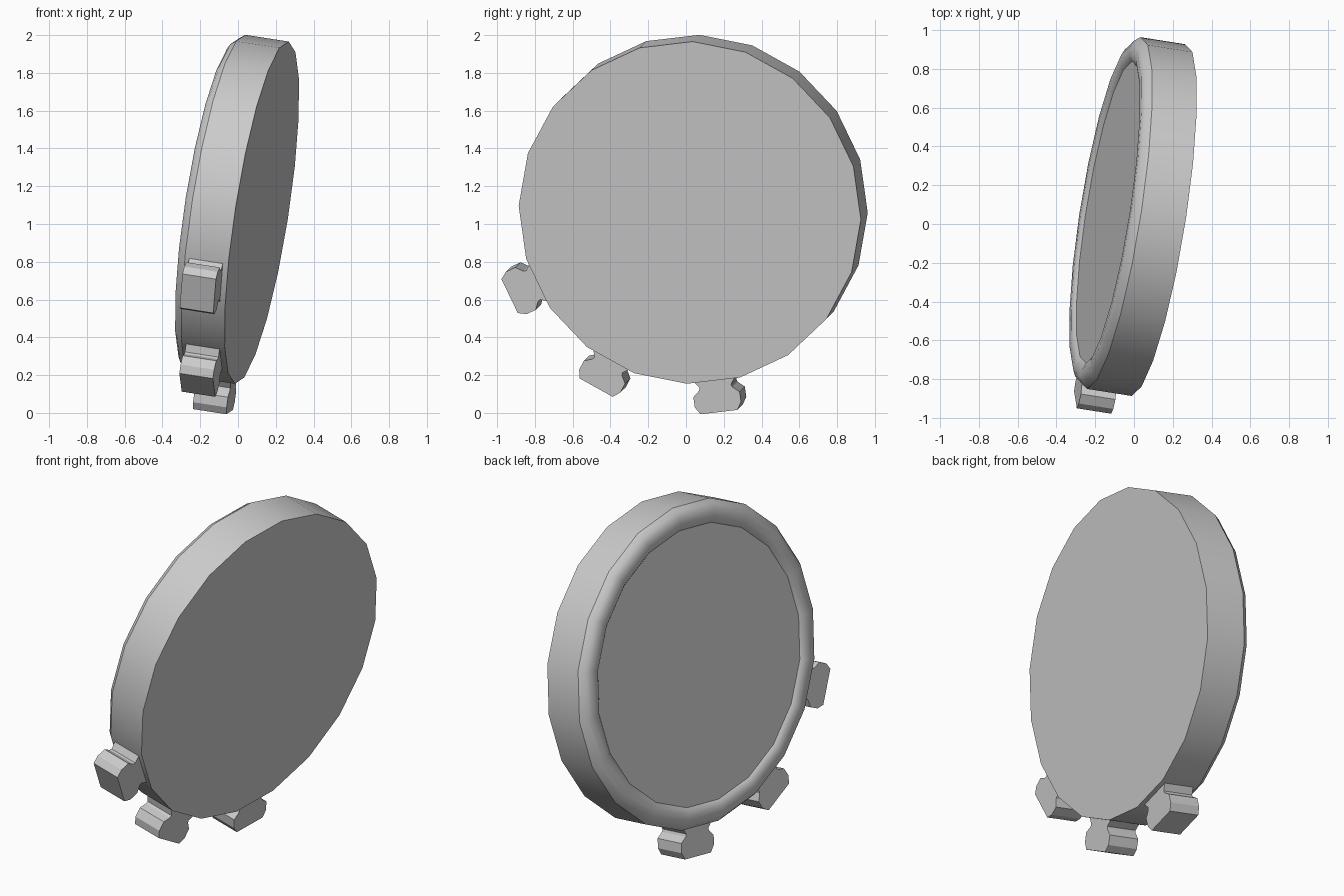
import bpy, bmesh, math
from mathutils import Matrix, Vector

if "Cube" in bpy.data.objects:
    bpy.data.objects.remove(bpy.data.objects["Cube"])

# Tilted local frame: X tangent, Y up along the face, Z out of the flat face
N = Vector((1, -0.158, -0.155)).normalized()
U = (Vector((0, 0, 1)) - N * N.z).normalized()
W = U.cross(N)
FRAME = Matrix.Translation((0.126, 0.02, 1.06)) @ Matrix((W, U, N)).transposed().to_4x4()
SIDES, TWIST = 20, math.radians(2.3)


def make(name, verts, faces, matrix):
    mesh = bpy.data.meshes.new(name)
    mesh.from_pydata(verts, [], faces)
    mesh.transform(matrix)
    bm = bmesh.new()
    bm.from_mesh(mesh)
    bmesh.ops.recalc_face_normals(bm, faces=bm.faces)
    bm.to_mesh(mesh)
    bm.free()
    ob = bpy.data.objects.new(name, mesh)
    bpy.context.collection.objects.link(ob)
    bpy.ops.object.select_all(action='DESELECT')
    ob.select_set(True)
    bpy.context.view_layer.objects.active = ob
    bpy.ops.object.shade_smooth_by_angle(angle=math.radians(30))


# Disc: flat front, straight side, rounded rim and flat back panel
profile = [(0.917, 0), (0.917, 0.235), (0.895, 0.265), (0.865, 0.28),
           (0.825, 0.28), (0.80, 0.272), (0.787, 0.26)]
verts, faces = [], []
for r, d in profile:
    for k in range(SIDES):
        a = TWIST + k * math.tau / SIDES
        verts.append((r * math.sin(a), r * math.cos(a), -d))
for i in range(len(profile) - 1):
    for k in range(SIDES):
        a, b = i * SIDES + k, i * SIDES + (k + 1) % SIDES
        faces.append((a, b, b + SIDES, a + SIDES))
faces.append(tuple(range(SIDES)))
faces.append(tuple(range(len(verts) - SIDES, len(verts))))
make("disc", verts, faces, FRAME)

# Lugs: flared neck and chamfered block, extruded across the disc side
half = [(0.12, 0.895), (0.10, 0.92), (0.085, 0.94), (0.09, 0.955),
        (0.125, 0.985), (0.125, 1.04), (0.10, 1.08)]
outline = half + [(-x, y) for x, y in reversed(half)]
n = len(outline)
lug_verts = [(x, y, z) for z in (-0.212, -0.03) for x, y in outline]
lug_faces = [(i, (i + 1) % n, n + (i + 1) % n, n + i) for i in range(n)]
lug_faces += [tuple(range(n)), tuple(range(n, 2 * n))]
for name, step in (("lower_lug", 9.5), ("middle_lug", 11.5), ("side_lug", 13.5)):
    angle = TWIST + step * math.tau / SIDES
    make(name, lug_verts, lug_faces, FRAME @ Matrix.Rotation(-angle, 4, 'Z'))
